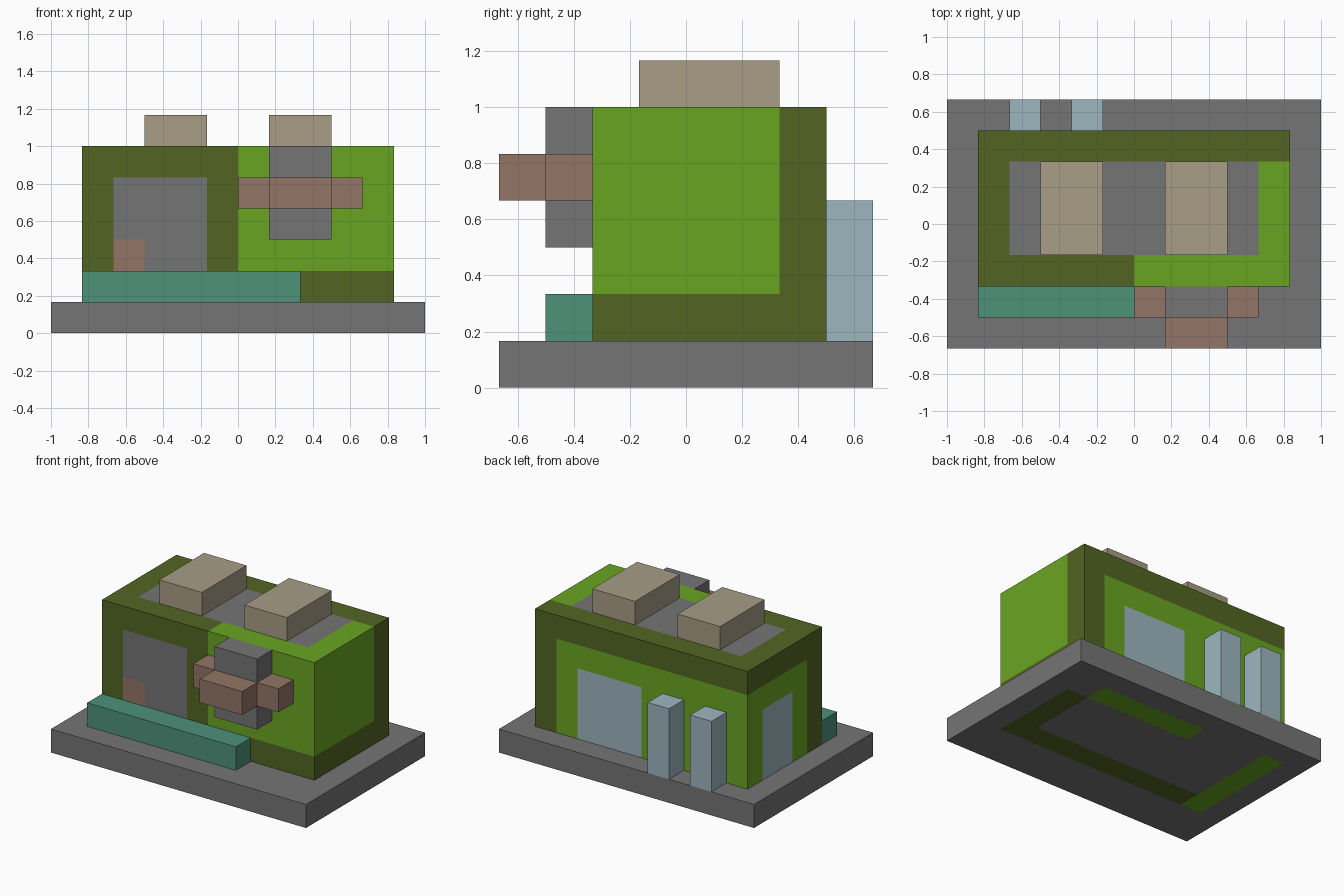
import bpy, bmesh
from mathutils import Vector

cube = bpy.data.objects.get("Cube")
if cube:
    bpy.data.objects.remove(cube, do_unlink=True)

U = 1 / 6  # one block


def linear(v):
    v /= 255
    return ((v + 0.055) / 1.055) ** 2.4


def material(name, *rgb):
    m = bpy.data.materials.new(name)
    m.use_nodes = True
    colour = [linear(c) for c in rgb] + [1]
    m.diffuse_color = colour
    m.node_tree.nodes["Principled BSDF"].inputs["Base Color"].default_value = colour
    return m


GREY = material("stone grey", 117, 117, 117)
DARK = material("dark olive", 82, 101, 34)
GREEN = material("leaf green", 105, 165, 34)
TEAL = material("teal", 78, 146, 122)
BROWN = material("dusty brown", 146, 118, 102)
BEIGE = material("beige", 168, 157, 134)
BLUE = material("pale blue", 158, 182, 192)


def block(name, lo, hi, paint):
    """Box between two block corners; paint is a material or a rule(centre, normal)."""
    lo, hi = Vector(lo), Vector(hi)
    size = hi - lo
    bm = bmesh.new()
    bmesh.ops.create_cube(bm, size=1)
    for v in bm.verts:
        v.co = lo + Vector(s * (c + 0.5) for s, c in zip(size, v.co))
    mats = [paint]
    if callable(paint):
        # slice into single blocks, paint by rule, then merge equal colours
        mats = [GREY, DARK, GREEN, BROWN, BLUE]
        for axis in range(3):
            normal = Vector((0, 0, 0))
            normal[axis] = 1
            for i in range(1, round(size[axis])):
                bmesh.ops.bisect_plane(bm, geom=bm.verts[:] + bm.edges[:] + bm.faces[:],
                                       plane_co=lo + normal * i, plane_no=normal)
        bm.normal_update()
        for f in bm.faces:
            f.material_index = mats.index(paint(f.calc_center_median(), f.normal))
        bmesh.ops.dissolve_limit(bm, angle_limit=0.01, verts=bm.verts[:],
                                 edges=bm.edges[:], delimit={'MATERIAL'})
    bmesh.ops.scale(bm, vec=(U, U, U), verts=bm.verts[:])
    bmesh.ops.recalc_face_normals(bm, faces=bm.faces[:])
    mesh = bpy.data.meshes.new(name)
    bm.to_mesh(mesh)
    bm.free()
    for m in mats:
        mesh.materials.append(m)
    obj = bpy.data.objects.new(name, mesh)
    bpy.context.collection.objects.link(obj)
    return obj


def base_rule(c, n):
    x, y, z = c
    if n.z > -0.5 or abs(x) > 5 or not -2 < y < 3:
        return GREY
    if x < -4 or (y > 2 and -1 < x < 4):
        return GREEN
    if (x > 4 or y < -1) and y < 2:
        return DARK
    return GREY


def wall_rule(c, n):
    x, y, z = c
    if n.z > 0.5:  # roof
        if abs(x) < 4 and -1 < y < 2:
            return GREY
        return GREEN if (x > 0 and y < -1) or (x > 4 and y < 2) else DARK
    if n.y < -0.5:  # front with door
        if -4 < x < -1 and 2 < z < 5:
            return BROWN if x < -3 and z < 3 else GREY
        return GREEN if x > 0 and z > 2 else DARK
    if n.x > 0.5:  # left side
        return GREEN if y < 2 and z > 2 else DARK
    if n.y > 0.5:  # back with window
        if 0 < x < 3 and z < 4:
            return BLUE
        return DARK if x > 4 or z > 5 else GREEN
    if n.x < -0.5:  # right side with window
        if 0 < y < 2 and z < 4:
            return BLUE
        return DARK if y < -1 or z > 5 else GREEN
    return DARK


# Ground slab and building
block("base_slab", (-6, -4, 0), (6, 4, 1), base_rule)
block("building", (-5, -2, 1), (5, 3, 6), wall_rule)

# Planter along the front
block("front_planter", (-5, -3, 1), (2, -2, 2), TEAL)

# Front sign: grey column crossed by a brown bar
block("sign_column_top", (1, -3, 5), (3, -2, 6), GREY)
block("sign_column_bottom", (1, -3, 3), (3, -2, 4), GREY)
block("sign_bar", (0, -3, 4), (4, -2, 5), BROWN)
block("sign_bar_front", (1, -4, 4), (3, -3, 5), BROWN)

# Roof units and rear tanks
for side, x in (("right", -3), ("left", 1)):
    block("roof_unit_" + side, (x, -1, 6), (x + 2, 2, 7), BEIGE)
for side, x in (("outer", -4), ("inner", -2)):
    block("rear_tank_" + side, (x, 3, 1), (x + 1, 4, 4), BLUE)
